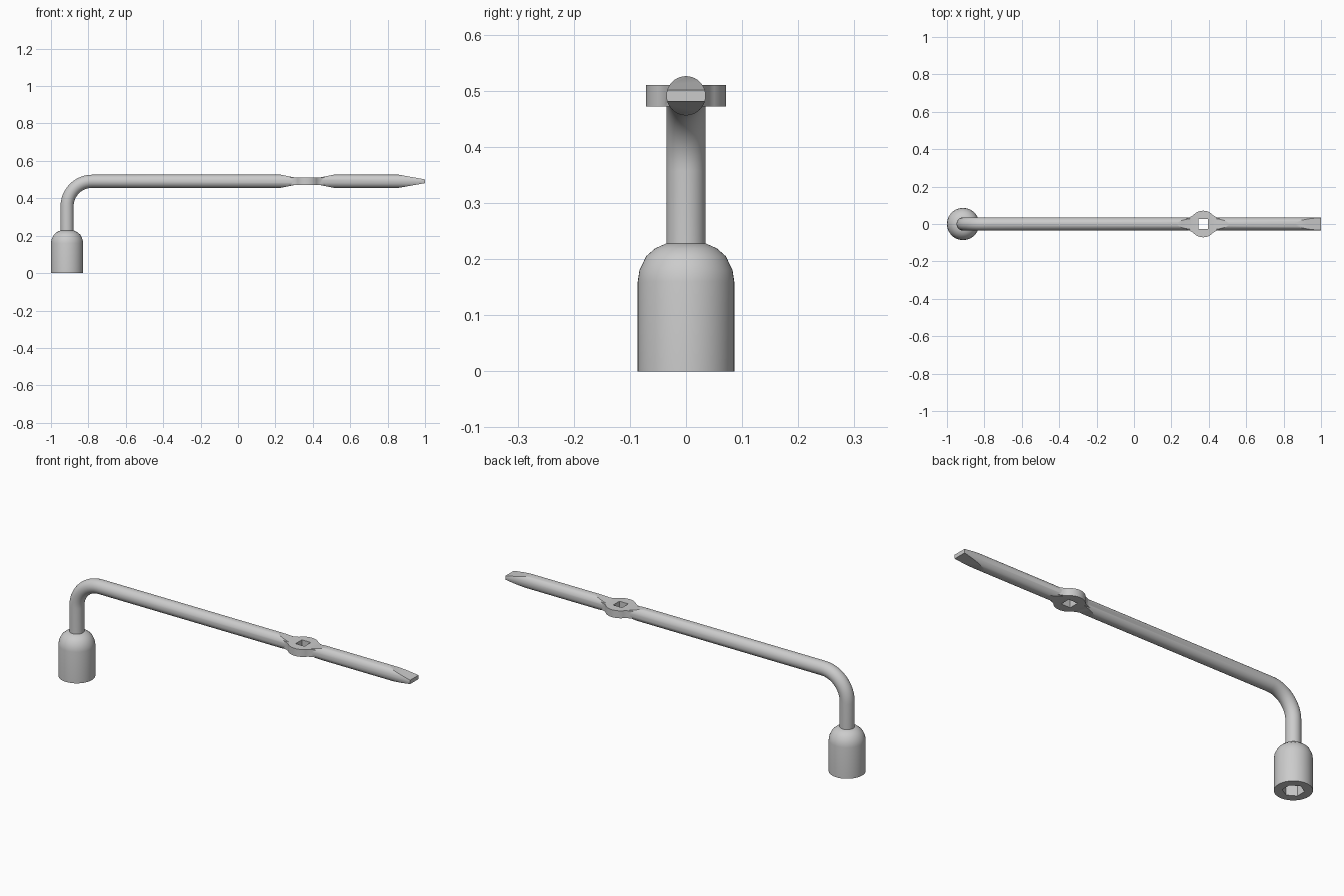
import bpy, bmesh
from math import sin, cos, pi, radians
from mathutils import Vector

if "Cube" in bpy.data.objects:
    bpy.data.objects.remove(bpy.data.objects["Cube"])

AX = 0.491    # height of the handle axis
SX = -0.914   # socket centre in x
R = 0.035     # rod radius


def finish(name, bm):
    bmesh.ops.recalc_face_normals(bm, faces=bm.faces)
    me = bpy.data.meshes.new(name)
    bm.to_mesh(me)
    bm.free()
    ob = bpy.data.objects.new(name, me)
    bpy.context.collection.objects.link(ob)
    return ob


def prism(name, pts, direction):
    """Extrude a closed outline of 3D points along a direction."""
    bm = bmesh.new()
    f = bm.faces.new([bm.verts.new(p) for p in pts])
    new = bmesh.ops.extrude_face_region(bm, geom=[f])['geom']
    bmesh.ops.translate(bm, vec=direction,
                        verts=[g for g in new if isinstance(g, bmesh.types.BMVert)])
    return finish(name, bm)


def skin(name, rings):
    """Closed skin over a series of equal rings, capped at both ends."""
    bm = bmesh.new()
    vs = [[bm.verts.new(p) for p in r] for r in rings]
    n = len(vs[0])
    for a, b in zip(vs, vs[1:]):
        for i in range(n):
            j = (i + 1) % n
            bm.faces.new((a[i], a[j], b[j], b[i]))
    bm.faces.new(vs[0])
    bm.faces.new(vs[-1])
    return finish(name, bm)


def boolean(ob, tool, op):
    m = ob.modifiers.new(op, 'BOOLEAN')
    m.operation, m.object, m.solver = op, tool, 'EXACT'
    bpy.context.view_layer.objects.active = ob
    bpy.ops.object.modifier_apply(modifier=m.name)
    bpy.data.objects.remove(tool)


def smooth(ob, angle):
    bpy.ops.object.select_all(action='DESELECT')
    ob.select_set(True)
    bpy.context.view_layer.objects.active = ob
    bpy.ops.object.shade_smooth_by_angle(angle=radians(angle))


def polygon(cx, r, n, z, start):
    return [(cx + r * cos(start + 2 * pi * i / n), r * sin(start + 2 * pi * i / n), z)
            for i in range(n)]


# Bent rod: upright, quarter bend, long handle
B = 0.134
path = [(SX, 0.226, 0)]
for k in range(13):
    a = pi / 2 * k / 12
    path.append((SX + B - B * cos(a), AX - B + B * sin(a), a))
path.append((1.0, AX, pi / 2))
N = 40
rings = []
for x, z, a in path:
    side = Vector((-cos(a), 0, sin(a)))
    rings.append([Vector((x, 0, z)) + side * R * cos(2 * pi * i / N)
                  + Vector((0, R * sin(2 * pi * i / N), 0)) for i in range(N)])
handle = skin("bent_handle", rings)

# Flattened middle and chisel tip, cut by a side-view envelope
half = [(-0.5, 0.05), (0.155, 0.05), (0.31, 0.0186), (0.43, 0.0186),
        (0.585, 0.05), (0.776, 0.05), (1.02, 0.0064)]
outline = [(-1.1, 0), (-1.1, 0.7), (-0.5, 0.7)]
outline += [(x, AX + h) for x, h in half]
outline += [(x, AX - h) for x, h in reversed(half)] + [(-0.5, 0)]
boolean(handle, prism("envelope", [(x, -0.2, z) for x, z in outline], (0, 0.4, 0)),
        'INTERSECT')

# Round eye plate with flared necks
T = 0.019
neck = [(-0.1, 0.026), (-0.08, 0.034), (-0.066, 0.039)]
arc = [(0.071 * cos(radians(t)), 0.071 * sin(radians(t))) for t in range(140, 39, -5)]
top = neck + arc + [(-x, y) for x, y in reversed(neck)]
loop = top + [(x, -y) for x, y in reversed(top)]
boolean(handle, prism("eye_plate", [(0.37 + x, y, AX - T) for x, y in loop],
                      (0, 0, 2 * T)), 'UNION')

# Square hole in the eye
boolean(handle, prism("square_cutter", polygon(0.37, 0.036, 4, AX - 0.1, pi / 4),
                      (0, 0, 0.2)), 'DIFFERENCE')
smooth(handle, 25)

# Domed socket with hexagonal recess
profile = [(0.086, 0), (0.086, 0.16), (0.083, 0.18), (0.071, 0.205),
           (0.055, 0.219), (0.035, 0.228)]
socket = skin("socket", [polygon(SX, r, 48, z, 0) for r, z in profile])
boolean(socket, prism("hex_cutter", polygon(SX, 0.05, 6, -0.1, pi / 2), (0, 0, 0.22)),
        'DIFFERENCE')
smooth(socket, 35)
